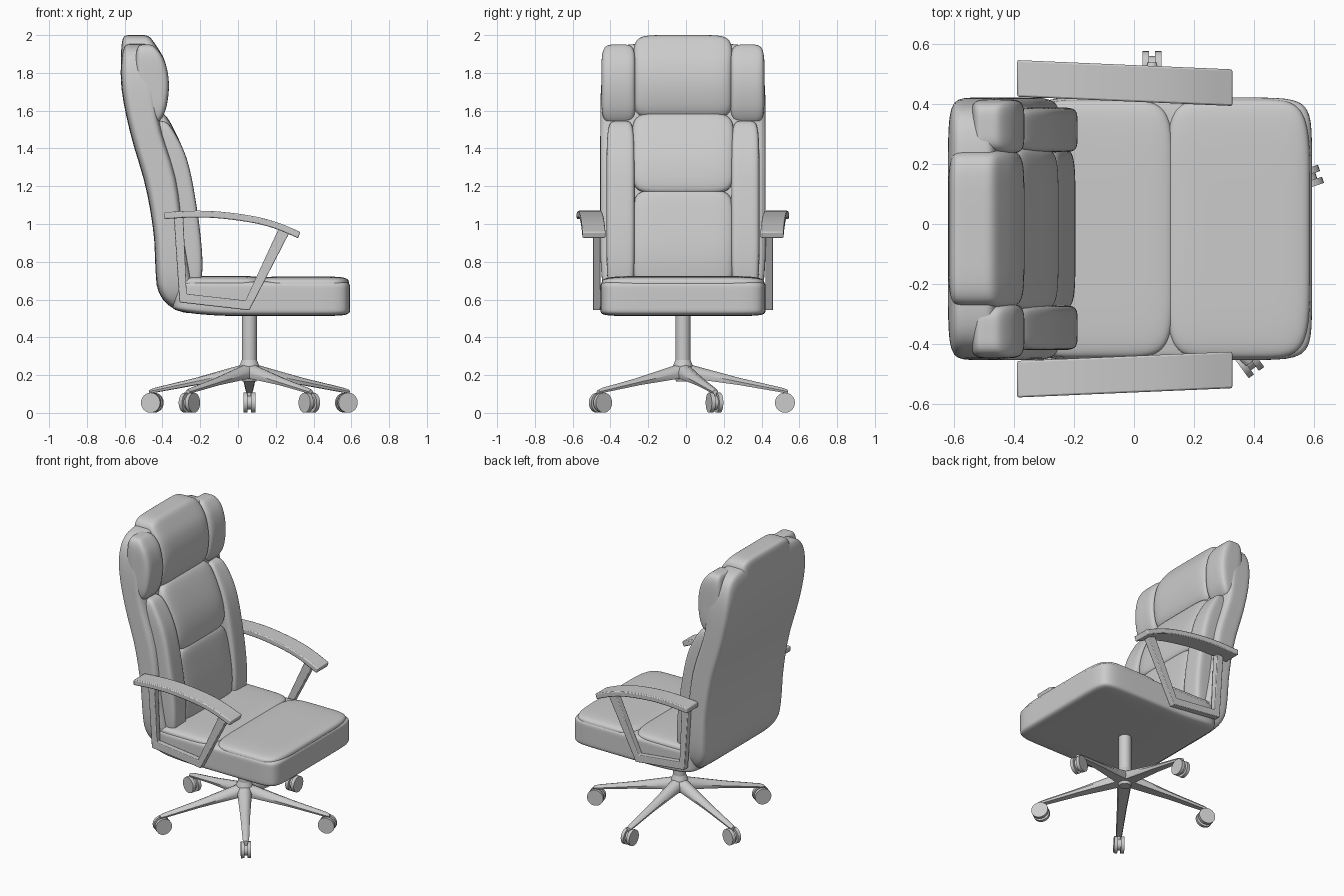
import bpy, bmesh
from math import radians, cos, sin, pi
from mathutils import Matrix, Vector

if "Cube" in bpy.data.objects:
    bpy.data.objects.remove(bpy.data.objects["Cube"])

CY = -0.016                      # symmetry plane of the chair
HUB = Vector((0.06, CY, 0))      # swivel axis


def finish(name, bm, bevel=0.0, angle=35):
    bmesh.ops.recalc_face_normals(bm, faces=bm.faces[:])
    me = bpy.data.meshes.new(name)
    bm.to_mesh(me)
    bm.free()
    for p in me.polygons:
        p.use_smooth = True
    me.set_sharp_from_angle(angle=radians(angle))
    ob = bpy.data.objects.new(name, me)
    bpy.context.collection.objects.link(ob)
    if bevel:
        m = ob.modifiers.new("bevel", 'BEVEL')
        m.width, m.segments, m.limit_method = bevel, 2, 'ANGLE'
    return ob


def curve(table):
    """Smooth x(z) through (z, x) points."""
    def slope(i):
        a, b = table[max(i - 1, 0)], table[min(i + 1, len(table) - 1)]
        return (b[1] - a[1]) / (b[0] - a[0])

    def f(z):
        z = min(max(z, table[0][0]), table[-1][0])
        i = 0
        while i < len(table) - 2 and z > table[i + 1][0]:
            i += 1
        (z0, x0), (z1, x1) = table[i], table[i + 1]
        h = z1 - z0
        t = (z - z0) / h
        return ((2*t**3 - 3*t*t + 1)*x0 + (t**3 - 2*t*t + t)*h*slope(i)
                + (3*t*t - 2*t**3)*x1 + (t**3 - t*t)*h*slope(i + 1))
    return f


def pillow(name, n, warp, cuts=25):
    """Rounded box in -1..1 (power n), placed by warp(a, b, c)."""
    bm = bmesh.new()
    bmesh.ops.create_cube(bm, size=2)
    bmesh.ops.subdivide_edges(bm, edges=bm.edges[:], cuts=cuts, use_grid_fill=True)
    for v in bm.verts:
        p = [sin(q * pi / 2) for q in v.co]          # denser near the edges
        k = sum(abs(q) ** n for q in p) ** (-1 / n)
        v.co = warp(*(q * k for q in p))
    return finish(name, bm, angle=60)


def back_pad(name, n, y0, y1, z0, z1, xb, xf):
    def warp(a, b, c):
        z = (z0 + z1) / 2 + c * (z1 - z0) / 2
        y = (y0 + y1) / 2 + b * (y1 - y0) / 2
        return (xb(z) + (a + 1) / 2 * (xf(z) - xb(z)), CY + y, z)
    return pillow(name, n, warp)


def plate(name, pts, y0, y1, side, skew=0.0, bevel=0.006):
    """Side profile (x, z) extruded across y on one side."""
    bm = bmesh.new()
    f = bm.faces.new([bm.verts.new((x, CY + side * (y0 - skew * x), z)) for x, z in pts])
    r = bmesh.ops.extrude_face_region(bm, geom=[f])
    bmesh.ops.translate(bm, vec=(0, side * (y1 - y0), 0),
                        verts=[v for v in r["geom"] if isinstance(v, bmesh.types.BMVert)])
    return finish(name, bm, bevel)


def lathe(bm, rings, mat, seg=24):
    for (r0, z0), (r1, z1) in zip(rings, rings[1:]):
        bmesh.ops.create_cone(bm, cap_ends=True, segments=seg, radius1=r0, radius2=r1, depth=z1 - z0,
                              matrix=mat @ Matrix.Translation((0, 0, (z0 + z1) / 2)))


# Backrest shell
rear = curve([(0.52, -0.29), (0.57, -0.38), (0.65, -0.428), (0.75, -0.437), (0.95, -0.447),
              (1.2, -0.49), (1.48, -0.57), (1.74, -0.62), (2.0, -0.622)])
shell_front = curve([(0.52, -0.20), (0.9, -0.275), (1.24, -0.32), (1.54, -0.41),
                     (1.75, -0.43), (1.96, -0.45)])
back_pad("back_shell", 7, -0.438, 0.438, 0.53, 1.955, rear, shell_front)

# Back cushions: three in the middle, two bolsters on each side
low_front = curve([(0.65, -0.185), (0.85, -0.19), (1.1, -0.22), (1.35, -0.272), (1.55, -0.36)])
mid_front = curve([(0.65, -0.20), (0.85, -0.197), (1.1, -0.235), (1.35, -0.275), (1.6, -0.385)])
head_front = curve([(1.52, -0.41), (1.62, -0.378), (1.75, -0.366), (1.87, -0.39),
                    (1.96, -0.44), (2.0, -0.46)])


def inner(z):
    return rear(z) + 0.08


back_pad("lumbar_cushion", 6, -0.27, 0.27, 0.64, 1.185, inner, mid_front)
back_pad("middle_cushion", 6, -0.27, 0.27, 1.16, 1.59, inner, mid_front)
back_pad("head_cushion", 7, -0.262, 0.262, 1.555, 2.0, lambda z: rear(z) + 0.004, head_front)
for s, tag in ((1, "left"), (-1, "right")):
    back_pad(tag + "_head_bolster", 5, s * 0.25, s * 0.432, 1.535, 1.95, inner, head_front)
    back_pad(tag + "_back_bolster", 6, s * 0.255, s * 0.405, 0.64, 1.545, inner, low_front)


# Seat base and its two pads
def seat_part(name, n, x0, x1, w, z0, z1):
    def warp(a, b, c):
        x = (x0 + x1) / 2 + a * (x1 - x0) / 2
        lift = 0.025 * (min(x, 0) / 0.33) ** 2 * (1 - c) / 2
        return (x, CY + b * w, (z0 + z1) / 2 + c * (z1 - z0) / 2 + lift)
    return pillow(name, n, warp)


seat_part("seat_base", 11, -0.35, 0.594, 0.438, 0.513, 0.70)
seat_part("seat_rear_pad", 6, -0.36, 0.135, 0.43, 0.60, 0.725)
seat_part("seat_front_pad", 6, 0.105, 0.588, 0.432, 0.60, 0.722)

# Armrests
top = curve([(-0.39, 1.062), (-0.25, 1.07), (-0.1, 1.066), (0.1, 1.038), (0.22, 1.004), (0.33, 0.958)])
xs = [-0.39 + 0.72 * i / 16 for i in range(17)]
arm = [(x, top(x)) for x in xs] + [(x - 0.012 * max(x, 0) / 0.33, top(x) - 0.036 + 0.008 * max(x, 0))
                                   for x in reversed(xs)]
frame = [(-0.34, 1.04), (-0.31, 0.585), (0.06, 0.543), (0.275, 0.96),
         (0.22, 0.985), (0.04, 0.595), (-0.272, 0.63), (-0.29, 1.045)]
for s, tag in ((1, "left"), (-1, "right")):
    plate(tag + "_arm_pad", arm, 0.424, 0.546, s, skew=0.043)
    plate(tag + "_arm_frame", frame, 0.436, 0.477, s, bevel=0.004)

# Gas column and hub
bm = bmesh.new()
lathe(bm, [(0.036, 0.165), (0.05, 0.2), (0.052, 0.25), (0.04, 0.28), (0.04, 0.53)], Matrix.Translation(HUB), 32)
finish("column", bm)

# Five legs with twin-wheel casters
R = 0.54
for i in range(5):
    turn = Matrix.Translation(HUB) @ Matrix.Rotation(radians(90 + 72 * i), 4, 'Z')
    bm = bmesh.new()
    loops = []
    for r, w, lo, hi in ((0.0, 0.05, 0.185, 0.27), (0.06, 0.045, 0.18, 0.25),
                         (0.3, 0.03, 0.147, 0.185), (0.53, 0.02, 0.107, 0.132), (0.555, 0.014, 0.105, 0.122)):
        m = lo + (hi - lo) * 0.45
        sec = [(-w * 0.8, lo), (w * 0.8, lo), (w, m), (w * 0.6, hi - (hi - m) * 0.25),
               (0, hi), (-w * 0.6, hi - (hi - m) * 0.25), (-w, m)]
        loops.append([bm.verts.new(turn @ Vector((r, y, z))) for y, z in sec])
    for a, b in zip(loops, loops[1:]):
        for j in range(7):
            k = (j + 1) % 7
            bm.faces.new((a[j], a[k], b[k], b[j]))
    bm.faces.new(loops[0])
    bm.faces.new(loops[-1])
    finish(f"leg_{i + 1}", bm, angle=50)

    bm = bmesh.new()
    axle = turn @ Matrix.Translation((R, 0, 0.054)) @ Matrix.Rotation(pi / 2, 4, 'X')
    for s in (-1, 1):
        lathe(bm, [(0.053, -0.011), (0.053, 0.011)], axle @ Matrix.Translation((0, 0, s * 0.021)))
    lathe(bm, [(0.036, -0.012), (0.036, 0.012)], axle)
    lathe(bm, [(0.011, 0.05), (0.011, 0.115)], turn @ Matrix.Translation((R, 0, 0)), 12)
    finish(f"caster_{i + 1}", bm)
